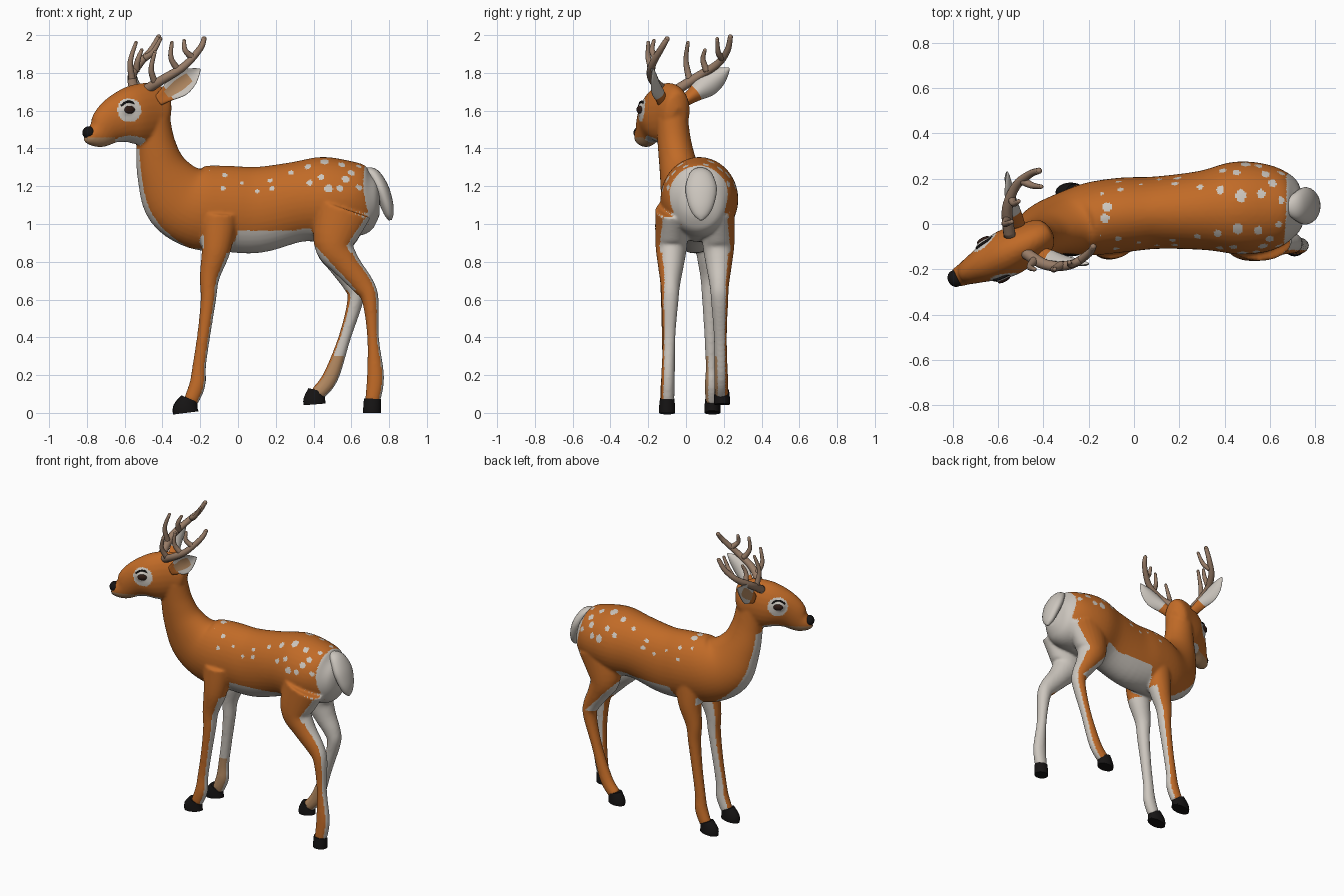
import bpy, bmesh
from math import sin, cos, pi, hypot, atan2
from mathutils import Vector, Matrix

cube = bpy.data.objects.get("Cube")
if cube:
    bpy.data.objects.remove(cube)


def material(name, r, g, b):
    m = bpy.data.materials.new(name)
    m.use_nodes = True
    m.diffuse_color = (r, g, b, 1)
    node = next(n for n in m.node_tree.nodes if n.type == 'BSDF_PRINCIPLED')
    node.inputs["Base Color"].default_value = (r, g, b, 1)
    node.inputs["Roughness"].default_value = 0.8
    return m


FUR = material("orange fur", .53, .145, .02)
PALE = material("pale fur", .6, .56, .51)
TAN = material("tan fur", .45, .25, .12)
BLACK = material("black hoof and nose", .008, .007, .007)
ANTLER = material("antler brown", .31, .2, .135)
EYE = material("dark brown eye", .03, .012, .008)

SIDEWAYS = Vector((0, 1, 0))
UP = Vector((0, 0, 1))
AHEAD = Vector((-.88, -.47, 0)).normalized()    # the head is turned to one side
ACROSS = AHEAD.cross(UP) * -1                   # from head axis to the near cheek


def smooth_path(points, steps):
    """Catmull-Rom interpolation of stations of any width."""
    pts = [points[0]] + list(points) + [points[-1]]
    out = []
    for a, b, c, d in zip(pts, pts[1:], pts[2:], pts[3:]):
        for k in range(steps):
            t = k / steps
            out.append([.5 * (2 * q + (r - p) * t + (2 * p - 5 * q + 4 * r - s) * t * t
                              + (3 * q - p - 3 * r + s) * t ** 3)
                        for p, q, r, s in zip(a, b, c, d)])
    return out + [list(points[-1])]


def loft(bm, stations, ref=SIDEWAYS, steps=5, sides=24, cup=0):
    """Skin ellipses (x, y, z, half width, half depth) along a path."""
    path = smooth_path(stations, steps)
    centres = [Vector(p[:3]) for p in path]
    rings = []
    for i, p in enumerate(path):
        t = (centres[min(i + 1, len(path) - 1)] - centres[max(i - 1, 0)]).normalized()
        side = (ref - t * t.dot(ref)).normalized()
        deep = t.cross(side)
        w, h = max(p[3], .002), max(p[4], .002)
        ring = []
        for k in range(sides):
            a = 2 * pi * k / sides
            bend = cup * w * cos(a) ** 2
            ring.append(bm.verts.new(centres[i] + side * w * cos(a) + deep * (h * sin(a) + bend)))
        rings.append(ring)
    for r, s in zip(rings, rings[1:]):
        for k in range(sides):
            n = (k + 1) % sides
            bm.faces.new((r[k], r[n], s[n], s[k]))
    bm.faces.new(rings[0][::-1])
    bm.faces.new(rings[-1])


def ball(bm, centre, rx, ry, rz):
    """Ellipsoid aligned with the head."""
    frame = Matrix((AHEAD, ACROSS, UP)).transposed().to_4x4()
    bmesh.ops.create_uvsphere(bm, u_segments=20, v_segments=12, radius=1,
                              matrix=Matrix.Translation(centre) @ frame @ Matrix.Diagonal((rx, ry, rz, 1)))


def paint(mesh, rule):
    for f in mesh.polygons:
        f.material_index = rule(f.center, f.normal)


def finish(name, bm, mats, rule=None, angle=None):
    bmesh.ops.recalc_face_normals(bm, faces=bm.faces)
    mesh = bpy.data.meshes.new(name)
    bm.to_mesh(mesh)
    bm.free()
    for m in mats:
        mesh.materials.append(m)
    obj = bpy.data.objects.new(name, mesh)
    bpy.context.collection.objects.link(obj)
    mesh.shade_smooth()
    if rule:
        paint(mesh, rule)
    if angle:
        bpy.ops.object.select_all(action='DESELECT')
        obj.select_set(True)
        bpy.context.view_layer.objects.active = obj
        bpy.ops.object.shade_smooth_by_angle(angle=angle)
    return obj


# Torso and neck
body = bmesh.new()
loft(body, [(.75, .065, 1.12, .05, .07), (.725, .065, 1.12, .11, .125), (.67, .068, 1.12, .16, .18),
            (.58, .07, 1.13, .195, .205), (.45, .07, 1.13, .205, .225), (.3, .06, 1.115, .175, .212),
            (.1, .05, 1.075, .16, .228), (-.05, .04, 1.08, .165, .228), (-.2, .02, 1.09, .16, .225),
            (-.32, -.005, 1.15, .13, .2), (-.4, -.035, 1.28, .105, .14),
            (-.435, -.06, 1.42, .09, .105), (-.45, -.075, 1.56, .085, .09)], sides=40)


# Head: stations of x, bottom, top, half width along the turned axis
def head_axis(x):
    return -.05 + (x + .4) * .49


skull = [(-.375, 1.5, 1.62, .04), (-.4, 1.45, 1.685, .075), (-.46, 1.43, 1.745, .09),
         (-.55, 1.42, 1.735, .105), (-.62, 1.425, 1.695, .095), (-.68, 1.415, 1.64, .072),
         (-.735, 1.4, 1.56, .054), (-.78, 1.415, 1.515, .043), (-.805, 1.44, 1.5, .028)]
loft(body, [(x, head_axis(x), (lo + hi) / 2, w, (hi - lo) / 2) for x, lo, hi, w in skull], ACROSS)

eye_axis = Vector((-.62, head_axis(-.62), 1.605))
eyes = [eye_axis + ACROSS * s * .1 for s in (1, -1)]
for s in (1, -1):
    ball(body, eye_axis + ACROSS * s * .058, .055, .047, .05)

# Legs: stations of x, z, half width, half depth
front = [(-.1, 1.05, .07, .1), (-.115, .87, .07, .078), (-.15, .72, .05, .053), (-.157, .6, .043, .041),
         (-.18, .42, .035, .035), (-.205, .25, .031, .036), (-.215, .15, .037, .043), (-.25, .06, .036, .04)]
thigh = [(.56, 1.08, .09, .15), (.51, .9, .085, .11)]
near_hind = thigh + [(.57, .79, .07, .077), (.66, .68, .052, .06), (.7, .6, .046, .045),
                     (.715, .4, .034, .031), (.728, .19, .036, .046), (.712, .06, .037, .04)]
far_hind = thigh + [(.55, .79, .07, .075), (.61, .68, .052, .055), (.622, .6, .046, .043),
                    (.565, .4, .035, .033), (.49, .19, .036, .043), (.42, .1, .037, .04)]
for profile, top, foot in ((front, -.085, -.1), (front, .12, .14),
                           (near_hind, -.075, -.1), (far_hind, .17, .19)):
    loft(body, [(x, foot + (top - foot) * z, z, w, h) for x, z, w, h in profile])

# Dappled back: x, angle from the spine, radius
spots = [(-.13, .12, .021), (-.07, .62, .015), (-.08, 1.05, .014), (-.16, .5, .013), (.02, .85, .01),
         (.1, 1.1, .013), (.17, .75, .014), (.18, 1.02, .015), (.28, .55, .014), (.37, .42, .017),
         (.46, .3, .023), (.38, .92, .016), (.48, 1.12, .022), (.54, 1.1, .017), (.44, .8, .016),
         (.57, .82, .019), (.55, .35, .018), (.6, .6, .018), (.64, 1.0, .016), (.64, .25, .014)]


def fur_rule(c, n):
    x, y, z = c
    out = n.y if y > .04 else -n.y
    if x < -.36 and z > 1.4:                                   # head
        if any((c - e).length < .066 for e in eyes):
            return 1
        if x < -.65 and z < 1.46:
            return 2
        return 1 if n.z < -.65 else 0
    if x < -.15 and z > .87:                                   # throat and chest
        return 1 if -.85 * n.x - .5 * n.z > .72 else 0
    if x > .5 and z > .85 and n.x > .58:                       # rump
        return 1
    if z > 1.12:
        phi = abs(atan2(y - .05, z - 1.1))
        slip = .012 if y > .05 else 0
        return 1 if any(hypot(x - slip - a, .2 * (phi - b)) < r for a, b, r in spots) else 0
    if .65 < z < .965 and -.045 + (z - .82) * .32 < x < .32 + (.98 - z) * .93:
        return 1                                               # belly
    if z > .85:
        return 1 if n.z < -.6 or (out < -.3 and x > .3 and z < 1) else 0
    if n.x - out > 0:                                          # inside and back of legs
        return 2 if y > .04 and z < .3 and out > -2 and out < -.6 else 1
    return 0


# Fuse the skin into one smooth surface, then colour it
coat = finish("body_with_head_and_legs", body, [FUR, PALE, TAN])
remesh = coat.modifiers.new("fuse", 'REMESH')
remesh.mode = 'VOXEL'
remesh.voxel_size = .0085
relax = coat.modifiers.new("relax", 'SMOOTH')
relax.factor = .5
relax.iterations = 8
fused = bpy.data.meshes.new_from_object(coat.evaluated_get(bpy.context.evaluated_depsgraph_get()))
coat.modifiers.clear()
coat.data = fused
fused.materials.clear()
for m in (FUR, PALE, TAN):
    fused.materials.append(m)
fused.shade_smooth()
paint(fused, fur_rule)

# Hooves
for name, x, y, z, long in (("near_front_hoof", -.275, -.1, 0, .066), ("far_front_hoof", -.278, .14, 0, .066),
                            ("near_hind_hoof", .71, -.1, 0, .047), ("far_hind_hoof", .405, .19, .045, .058)):
    bm = bmesh.new()
    lean = (long - .045) * .9
    loft(bm, [(x, y, z, .042, long), (x, y, z + .025, .043, long),
              (x + lean, y, z + .075, .038, .045)], steps=3)
    finish(name, bm, [BLACK], angle=.7)

# Tail
bm = bmesh.new()
loft(bm, [(.67, .075, 1.28, .03, .02), (.715, .077, 1.26, .062, .035), (.755, .08, 1.19, .083, .042),
          (.785, .08, 1.11, .07, .036), (.8, .08, 1.05, .042, .024), (.806, .08, 1.02, .008, .008)])
finish("tail", bm, [PALE])

# Ears, cupped toward their openings
for name, base, tip, ref, opening in (
        ("near_ear", (-.42, -.125, 1.655), (-.2, -.175, 1.82), (-.6, 0, .8), -SIDEWAYS),
        ("far_ear", (-.51, .0, 1.655), (-.56, .23, 1.825), (0, .6, -.8), Vector((-1, 0, 0)))):
    base, tip = Vector(base), Vector(tip)
    along = (tip - base).normalized()
    bm = bmesh.new()
    loft(bm, [(*base.lerp(tip, t), w, h) for t, w, h in
              ((0, .03, .028), (.2, .042, .024), (.5, .064, .013), (.75, .052, .01), (.92, .024, .007), (1, .003, .003))],
         Vector(ref), cup=.45)

    def ear_rule(c, n):
        t = (c - base).dot(along) / (tip - base).length
        rim = (c - base - along * (c - base).dot(along)).length
        if n.dot(opening) > .3 and .2 < t < .75 and rim < .035:
            return 2
        return 0 if t < .28 else 1
    finish(name, bm, [FUR, PALE, TAN], ear_rule)

# Antlers: a beam followed by tines
antlers = {
    "near_antler": [[(-.49, -.12, 1.71), (-.39, -.18, 1.77), (-.28, -.18, 1.84), (-.2, -.13, 1.93), (-.18, -.1, 1.98)],
                    [(-.44, -.16, 1.75), (-.46, -.19, 1.82), (-.44, -.2, 1.91)],
                    [(-.32, -.18, 1.82), (-.355, -.2, 1.88), (-.35, -.2, 1.96)],
                    [(-.24, -.16, 1.88), (-.28, -.18, 1.92), (-.285, -.17, 1.97)]],
    "far_antler": [[(-.55, -.05, 1.71), (-.56, .07, 1.785), (-.52, .17, 1.85), (-.46, .22, 1.92), (-.42, .235, 1.99)],
                   [(-.56, .02, 1.76), (-.57, .0, 1.86), (-.54, .01, 1.96)],
                   [(-.54, .11, 1.81), (-.53, .09, 1.87), (-.51, .1, 1.92)],
                   [(-.49, .19, 1.88), (-.45, .17, 1.91), (-.41, .165, 1.98)]]}
for name, branches in antlers.items():
    bm = bmesh.new()
    for i, pts in enumerate(branches):
        thick = .019 if i else .027
        last = len(pts) - 1
        loft(bm, [(*p, *[thick * (1 - .5 * k / last)] * 2) for k, p in enumerate(pts)],
             Vector((.6, -.5, .1)), sides=12)
        bmesh.ops.create_icosphere(bm, subdivisions=2, radius=thick * .52,
                                   matrix=Matrix.Translation(pts[-1]))
    finish(name, bm, [ANTLER])

# Nose
bm = bmesh.new()
ball(bm, Vector((-.79, head_axis(-.79), 1.483)), .033, .038, .034)
finish("nose", bm, [BLACK])

# Eyes and upper lashes
for side, s in (("near", 1), ("far", -1)):
    bm = bmesh.new()
    ball(bm, eye_axis + ACROSS * s * .098, .031, .012, .021)
    finish(side + "_eye", bm, [EYE])
    bm = bmesh.new()
    loft(bm, [(*(eye_axis + ACROSS * s * o + AHEAD * a + UP * h), .006, .006) for a, o, h in
              ((-.042, .09, .02), (-.015, .088, .04), (.015, .086, .04), (.042, .08, .02))], UP, sides=8)
    finish(side + "_lash", bm, [BLACK])
